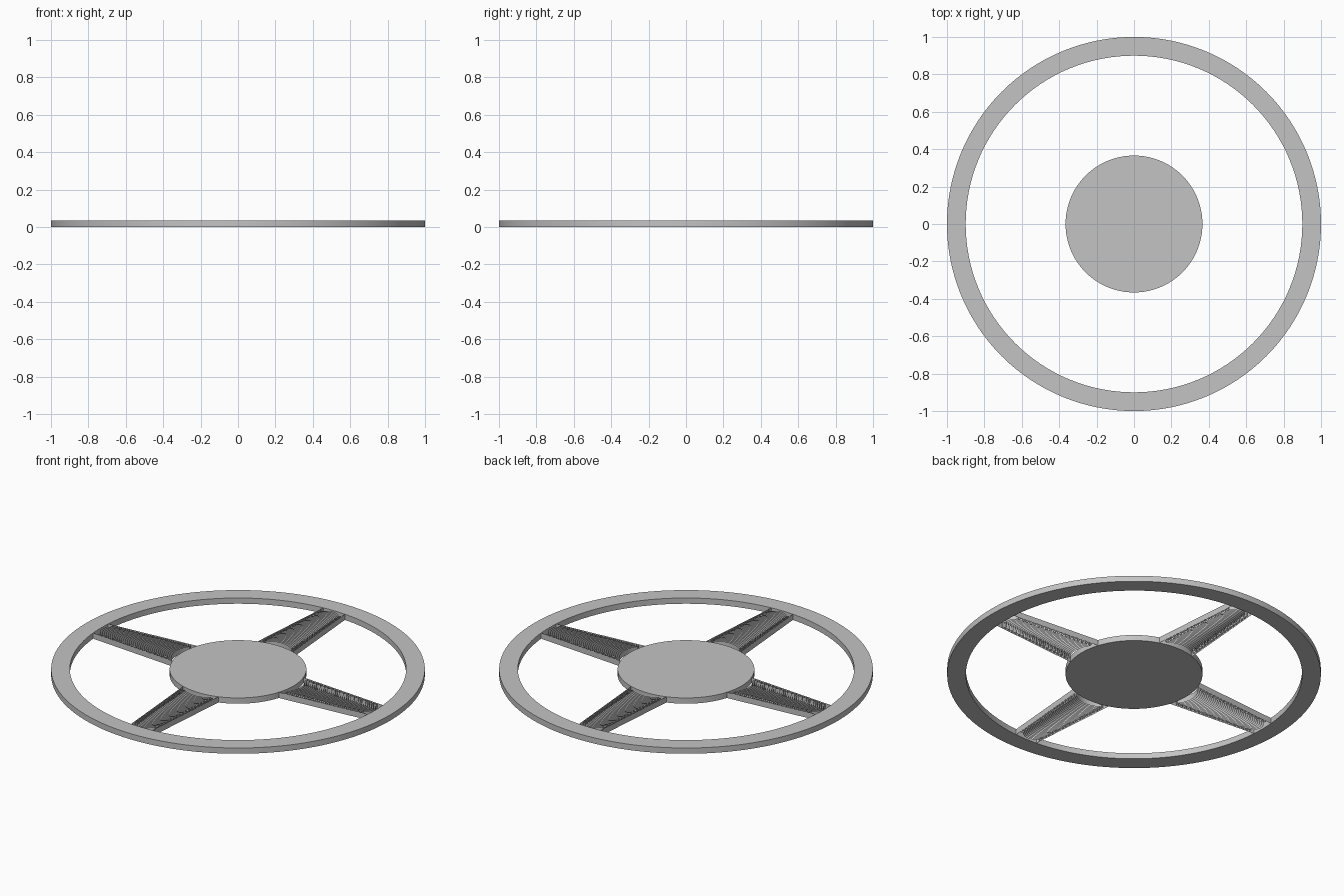
import bpy, bmesh
from math import sin, cos, pi, tau
from mathutils import Matrix

H = 0.034            # overall thickness
HUB_R = 0.366
RIM_IN, RIM_OUT = 0.9, 1.0
SEGS = 128

cube = bpy.data.objects.get("Cube")
if cube:
    bpy.data.objects.remove(cube, do_unlink=True)

grey = bpy.data.materials.new("plain grey")
grey.use_nodes = True
grey.diffuse_color = (0.55, 0.55, 0.55, 1)
grey.node_tree.nodes["Principled BSDF"].inputs["Base Color"].default_value = grey.diffuse_color


def finish(name, bm):
    """Turn a bmesh into a smooth-shaded object with sharp edges."""
    mesh = bpy.data.meshes.new(name)
    bm.to_mesh(mesh)
    bm.free()
    mesh.materials.append(grey)
    obj = bpy.data.objects.new(name, mesh)
    bpy.context.collection.objects.link(obj)
    bpy.ops.object.select_all(action='DESELECT')
    obj.select_set(True)
    bpy.context.view_layer.objects.active = obj
    bpy.ops.object.shade_smooth_by_angle(angle=pi / 5)
    return obj


def wall(bm, points, closed=True):
    """Stand a thin upright wall along a plan outline."""
    low = [bm.verts.new((x, y, 0)) for x, y in points]
    high = [bm.verts.new((x, y, H)) for x, y in points]
    n = len(points)
    for i in range(n if closed else n - 1):
        j = (i + 1) % n
        bm.faces.new((low[i], low[j], high[j], high[i]))


def half_width(r):
    """Half width of a spoke, tapering from hub to rim."""
    t = (r - HUB_R) / (RIM_IN - HUB_R)
    return 0.115 + (0.07 - 0.115) * t


def crescent(r, width, sag, gap):
    """Outline of a thin curved slot bulging towards the rim."""
    ts = [i / 6 - 1 for i in range(13)]
    outer = [(r + gap + sag * (1 - t * t), width * t) for t in ts]
    inner = [(r + sag * (1 - t * t), width * t) for t in reversed(ts)]
    return outer + inner


# Rim: a rectangular section spun round the axis
bm = bmesh.new()
section = [(RIM_IN, 0), (RIM_OUT, 0), (RIM_OUT, H), (RIM_IN, H)]
verts = [bm.verts.new((r, 0, z)) for r, z in section]
edges = [bm.edges.new((verts[i], verts[(i + 1) % 4])) for i in range(4)]
bmesh.ops.spin(bm, geom=verts + edges, cent=(0, 0, 0), axis=(0, 0, 1),
               angle=tau, steps=SEGS, use_merge=True)
bmesh.ops.remove_doubles(bm, verts=bm.verts, dist=0.0001)
bmesh.ops.recalc_face_normals(bm, faces=bm.faces)
finish("rim", bm)

# Hub: a flat solid disc
bm = bmesh.new()
bmesh.ops.create_cone(bm, cap_ends=True, segments=SEGS, radius1=HUB_R, radius2=HUB_R,
                      depth=H, matrix=Matrix.Translation((0, 0, H / 2)))
finish("hub", bm)

# Spokes: upright side walls, curved slots and a row of small rings on each side
for k, side in enumerate(("left", "back", "right", "front")):
    bm = bmesh.new()
    for s in (-1, 1):
        wall(bm, [(HUB_R - 0.02, s * half_width(HUB_R)), (RIM_IN, s * half_width(RIM_IN))], False)
    slots = 19
    for i in range(slots):
        r = HUB_R + 0.01 + i * 0.026
        w = half_width(r)
        wall(bm, crescent(r, w * 0.76, 0.03, 0.013))
        for s in (-1, 1):
            wall(bm, [(r + 0.012 + 0.009 * cos(a * tau / 10),
                       s * w * 0.88 + 0.007 * sin(a * tau / 10)) for a in range(10)])
    bm.transform(Matrix.Rotation(k * pi / 2, 4, 'Z'))
    finish(side + "_spoke", bm)
